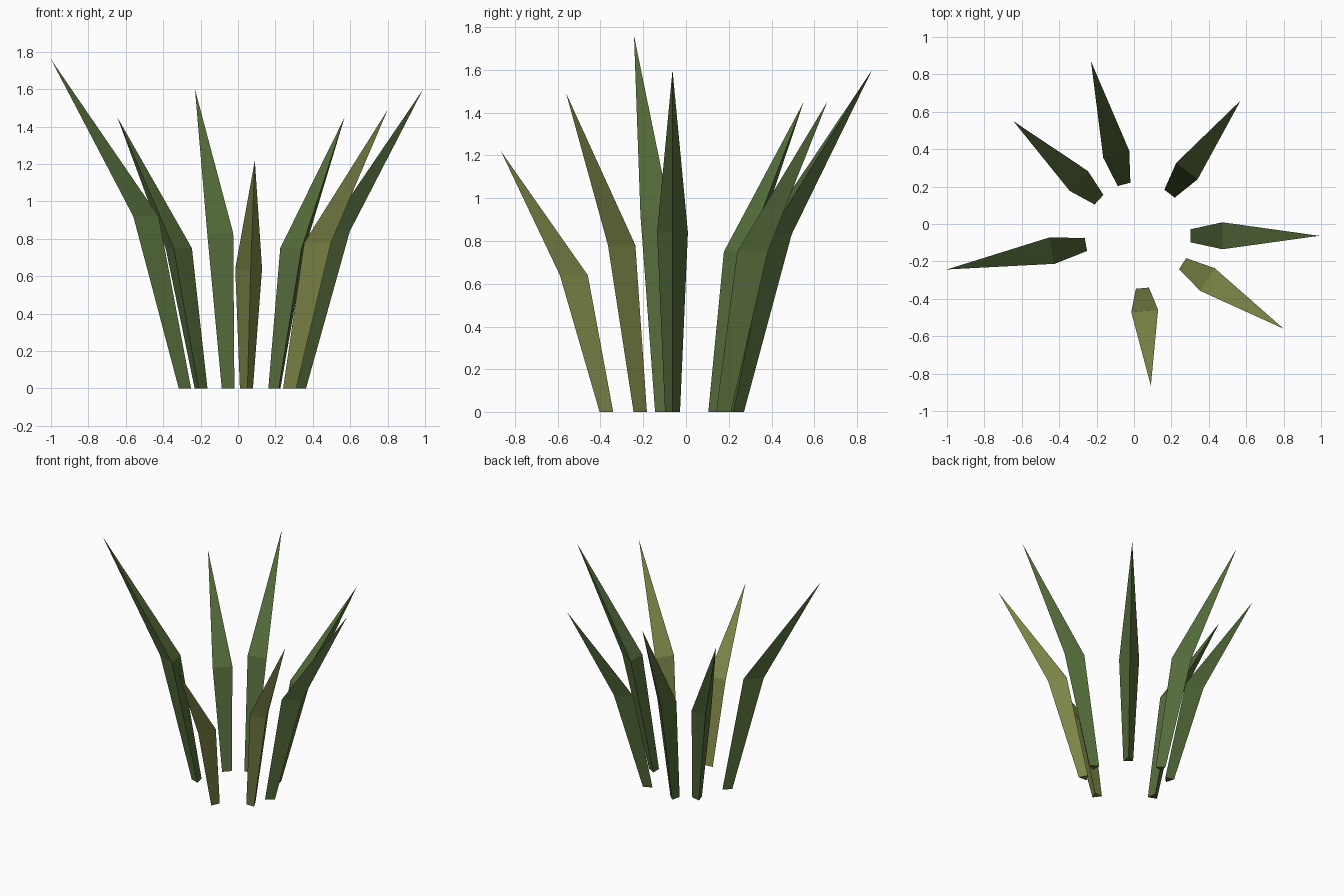
import bpy, bmesh
from mathutils import Vector

if "Cube" in bpy.data.objects:
    bpy.data.objects.remove(bpy.data.objects["Cube"])


def srgb(r, g, b):
    lin = [(c / 255 / 12.92) if c < 11 else ((c / 255 + 0.055) / 1.055) ** 2.4 for c in (r, g, b)]
    return (*lin, 1.0)


def material(name, colour):
    m = bpy.data.materials.new(name)
    m.diffuse_color = colour
    m.use_nodes = True
    m.node_tree.nodes["Principled BSDF"].inputs["Base Color"].default_value = m.diffuse_color
    return m


green = material("leaf green", srgb(84, 107, 58))
olive = material("dry olive", srgb(126, 134, 72))


def blade(name, base, bend, tip, mat):
    """Three-sided leaf: flat inner face, ridge on the outside, bent once, pointed tip."""
    base, bend, tip = Vector(base), Vector(bend), Vector(tip)
    out = tip - base
    out.z = 0
    out.normalize()
    side = Vector((-out.y, out.x, 0))
    bm = bmesh.new()
    rings = []
    for centre, width in ((base, 0.070), (bend, 0.144)):
        offsets = (side * width / 2, -side * width / 2, out * width * 0.866)
        rings.append([bm.verts.new(centre + o) for o in offsets])
    point = bm.verts.new(tip)
    low, mid = rings
    bm.faces.new(low)
    for i in range(3):
        j = (i + 1) % 3
        bm.faces.new((low[i], low[j], mid[j], mid[i]))
        bm.faces.new((mid[i], mid[j], point))
    bmesh.ops.recalc_face_normals(bm, faces=bm.faces)
    mesh = bpy.data.meshes.new(name)
    bm.to_mesh(mesh)
    bm.free()
    mesh.materials.append(mat)
    bpy.context.collection.objects.link(bpy.data.objects.new(name, mesh))


# Ring of leaves: middle of the inner edge at ground and bend, then the tip
blade("front_leaf", (0.045, -0.343, 0), (0.057, -0.465, 0.64), (0.09, -0.865, 1.22), olive)
blade("front_right_leaf", (0.26, -0.212, 0), (0.393, -0.297, 0.78), (0.80, -0.56, 1.49), olive)
blade("right_leaf", (0.303, -0.063, 0), (0.473, -0.063, 0.84), (0.99, -0.063, 1.60), green)
blade("back_right_leaf", (0.19, 0.162, 0), (0.283, 0.283, 0.75), (0.57, 0.66, 1.45), green)
blade("back_leaf", (-0.053, 0.212, 0), (-0.095, 0.373, 0.83), (-0.23, 0.87, 1.60), green)
blade("back_left_leaf", (-0.187, 0.13, 0), (-0.295, 0.23, 0.75), (-0.645, 0.55, 1.45), green)
blade("left_leaf", (-0.257, -0.11, 0), (-0.437, -0.142, 0.92), (-1.0, -0.243, 1.76), green)
